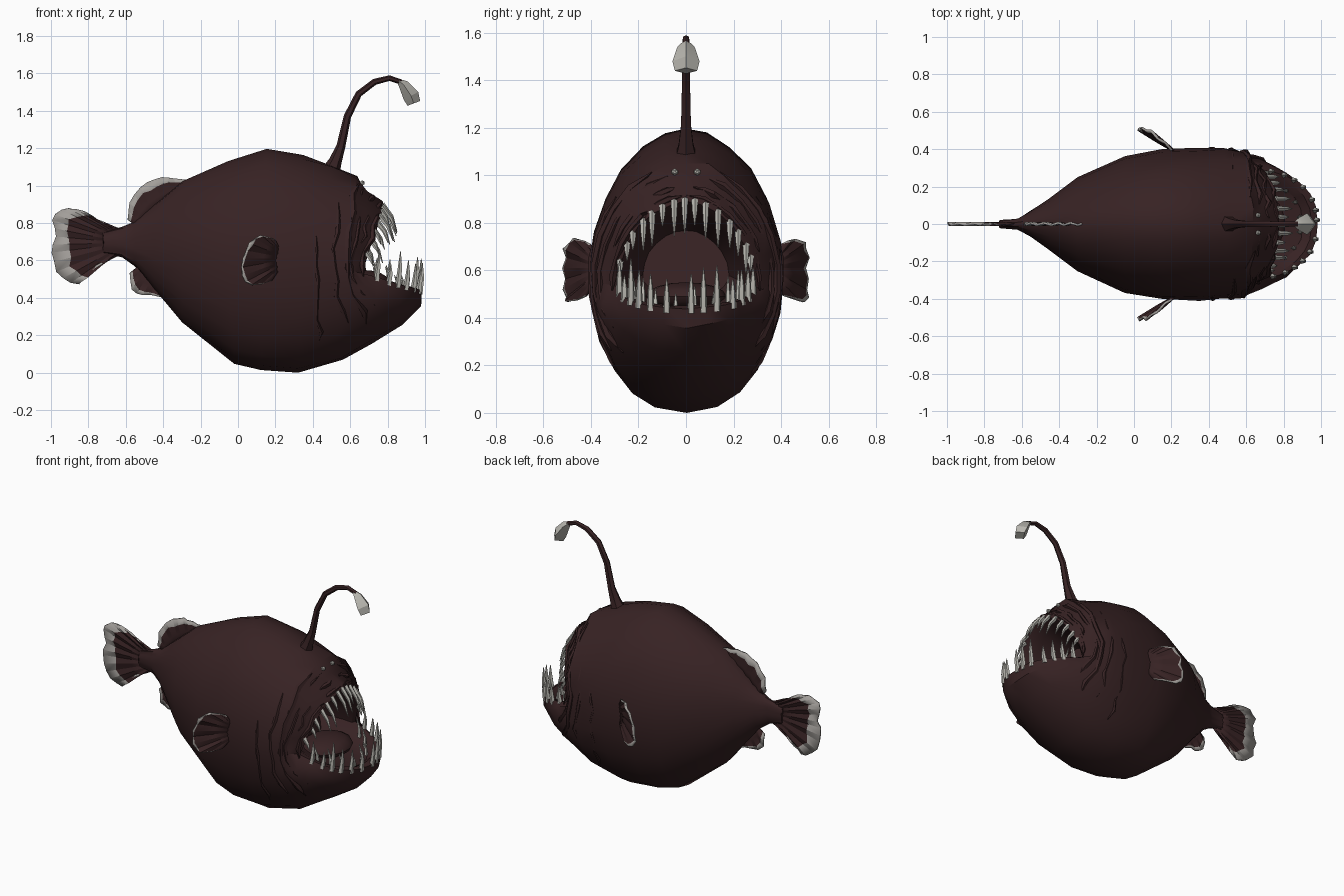
import bpy, bmesh, math, random
from mathutils import Vector

if "Cube" in bpy.data.objects:
    bpy.data.objects.remove(bpy.data.objects["Cube"])

random.seed(4)


def material(name, rgb):
    m = bpy.data.materials.new(name)
    m.diffuse_color = (*rgb, 1)
    m.use_nodes = True
    m.node_tree.nodes["Principled BSDF"].inputs["Base Color"].default_value = m.diffuse_color
    return m


SKIN = material("dark_brown_skin", (0.038, 0.016, 0.017))
PALE = material("pale_bone", (0.48, 0.47, 0.43))
MARGIN = material("grey_fin_margin", (0.36, 0.34, 0.32))


def finish(name, bm, angle=35, mats=(SKIN, PALE)):
    bmesh.ops.recalc_face_normals(bm, faces=bm.faces)
    me = bpy.data.meshes.new(name)
    bm.to_mesh(me)
    bm.free()
    for m in mats:
        me.materials.append(m)
    ob = bpy.data.objects.new(name, me)
    bpy.context.collection.objects.link(ob)
    bpy.ops.object.select_all(action='DESELECT')
    bpy.context.view_layer.objects.active = ob
    ob.select_set(True)
    bpy.ops.object.shade_smooth_by_angle(angle=math.radians(angle))
    return ob


def bridge(bm, a, b, mat=0, closed=True):
    n = len(a)
    for i in range(n if closed else n - 1):
        j = (i + 1) % n
        bm.faces.new((a[i], a[j], b[j], b[i])).material_index = mat


def ring_point(ring, a):
    """Point on a bent egg: top (x,z), side (x,z,half width), bottom (x,z)."""
    xt, zt, xm, zm, w, xb, zb = ring
    c, s = math.cos(a), math.sin(a)
    xe, ze = (xt, zt) if c > 0 else (xb, zb)
    y = w * math.copysign(abs(s) ** (1.12 if c > 0 else .86), s)
    return Vector((xm + (xe - xm) * abs(c), y, zm + (ze - zm) * abs(c)))


def tube(bm, pts, radii, sides=6, wide=1):
    pts = [Vector(p) for p in pts]
    prev = None
    for i, p in enumerate(pts):
        d = (pts[min(i + 1, len(pts) - 1)] - pts[max(i - 1, 0)]).normalized()
        u = d.cross(Vector((0, 1, 0)) if abs(d.y) < 0.8 else Vector((0, 0, 1))).normalized()
        v = d.cross(u) * wide
        ring = [bm.verts.new(p + radii[i] * (u * math.cos(t) + v * math.sin(t)))
                for t in (2 * math.pi * k / sides for k in range(sides))]
        if prev:
            bridge(bm, prev, ring)
        else:
            bm.faces.new(ring)
        prev = ring
    bm.faces.new(prev)


# Body: rings from the tail to the lips, then folded back into the throat
RINGS = [
    (-.72, .75, -.72, .70, .02, -.72, .64), (-.62, .78, -.62, .70, .03, -.62, .62),
    (-.55, .81, -.55, .69, .07, -.55, .57), (-.45, .89, -.45, .67, .14, -.45, .45),
    (-.30, 1.02, -.30, .65, .25, -.30, .27), (-.05, 1.13, -.05, .62, .365, -.02, .05),
    (.15, 1.20, .15, .61, .40, .12, .016), (.35, 1.16, .35, .60, .41, .32, .003),
    (.50, 1.11, .48, .58, .405, .56, .06), (.64, 1.06, .57, .56, .39, .72, .16),
    (.69, .98, .62, .54, .35, .87, .26), (.765, .915, .65, .53, .315, .97, .36),
    (.78, .89, .66, .53, .29, .985, .44), (.74, .86, .645, .53, .27, .95, .45),
    (.68, .84, .60, .54, .25, .90, .42), (.50, .77, .45, .58, .18, .55, .48)]
LIP = RINGS[12]
bm = bmesh.new()
SEG = 24
loops = []
for k, r in enumerate(RINGS):
    amt = 0.011 if 8 <= k <= 11 else 0.004
    loops.append([bm.verts.new(ring_point(r, 2 * math.pi * i / SEG)
                  + Vector([random.uniform(-amt, amt) for _ in range(3)])) for i in range(SEG)])
for a, b in zip(loops, loops[1:]):
    bridge(bm, a, b)
bm.faces.new(loops[0])
bm.faces.new(loops[-1])
for v in bm.verts:
    v.co.z = max(v.co.z, 0)
finish("body", bm, 30)

# Skin folds: brow, cheek folds and gill wrinkles on each side
bm = bmesh.new()
for s in (-1, 1):
    for k, t, a0, a1, rad in ((11, .0, 5, 95, .014), (10, .4, 8, 70, .014),
                              (9, .6, 15, 125, .015), (9, .0, 25, 140, .017),
                              (8, .3, 50, 130, .013), (7, .5, 75, 140, .010)):
        pts = []
        for i in range(9):
            a = math.radians(a0 + (a1 - a0) * i / 8) * s
            p = ring_point(RINGS[k], a).lerp(ring_point(RINGS[k + 1], a), t)
            pts.append(p + Vector((random.uniform(-.02, .02), -.004 * s, 0)))
        tube(bm, pts, [.003] + [rad * random.uniform(.6, 1.2) for _ in range(7)] + [.003], 5)
finish("skin_folds", bm, 50)

# Tongue on the mouth floor
bm = bmesh.new()
bmesh.ops.create_uvsphere(bm, u_segments=14, v_segments=8, radius=1)
for v in bm.verts:
    v.co = Vector((.66 + v.co.x * .15, v.co.y * .17, .49 + v.co.z * .06))
finish("tongue", bm)


# Teeth: uneven bent spikes standing on the lips
def tooth(bm, base, mid, tip, r):
    tube(bm, (base, mid, tip), (r, r * .75, .002), 5)


bm = bmesh.new()
for i in range(13):                                     # lower row
    a = math.radians(106 + 148 * i / 12 + random.uniform(-3, 3))
    p = ring_point(LIP, a) + Vector((-.012, 0, -.02))
    h = random.uniform(.11, .20) * (.6 + .4 * abs(math.cos(a))) + (.03 if i % 2 == 0 else 0)
    tooth(bm, p, p + Vector((.012, 0, h * .55)), p + Vector((.014, 0, h)), .017)
for i in range(8):                                      # inner lower row
    a = math.radians(118 + 124 * i / 7 + random.uniform(-4, 4))
    p = ring_point(RINGS[14], a) + Vector((-.01, 0, -.01))
    h = random.uniform(.08, .16)
    tooth(bm, p, p + Vector((0, 0, h * .5)), p + Vector((-.02, 0, h)), .013)
for i in range(15):                                     # upper row
    a = math.radians(-72 + 144 * i / 14 + random.uniform(-2, 2))
    p = ring_point(LIP, a) + Vector((-.01, 0, .01))
    h = random.uniform(.08, .17) * (.5 + .5 * math.cos(a))
    tooth(bm, p, p + Vector((h * .35, 0, -h * .45)), p + Vector((h * .55, 0, -h)), .015)
finish("teeth", bm, mats=(PALE,))


# Fins: pleated fans from a root line to a ragged grey rim
def resample(pts, n):
    pts = [Vector(p) for p in pts]
    out = []
    for i in range(n):
        f = i / (n - 1) * (len(pts) - 1)
        k = min(int(f), len(pts) - 2)
        out.append(pts[k].lerp(pts[k + 1], f - k))
    return out


def fan(name, root, rim, n, edge, ripple=.006):
    bm = bmesh.new()
    a, b = resample(root, n), resample(rim, n)
    prev = None
    for t in (0, edge * .5, edge, 1):
        row = []
        for i in range(n):
            p = a[i].lerp(b[i], t + (random.uniform(-.06, .0) if t == 1 else
                                     random.uniform(-.05, .05) if t == edge else 0))
            p.y += ripple * (1 if i % 2 else -1) * min(1, t * 2)
            row.append(bm.verts.new(p))
        if prev:
            bridge(bm, prev, row, 1 if t == 1 else 0, closed=False)
        prev = row
    ob = finish(name, bm, 25, (SKIN, MARGIN))
    mod = ob.modifiers.new("thickness", 'SOLIDIFY')
    mod.thickness, mod.offset = .012, 0


def flat(*xz):
    return [(x, 0, z) for x, z in xz]


fan("tail_fin", flat((-.64, .77), (-.67, .70), (-.64, .63)),
    flat((-.74, .81), (-.84, .87), (-.93, .885), (-1.005, .83), (-.99, .73), (-1.005, .63),
         (-.97, .51), (-.87, .455), (-.76, .57)), 19, .74)
fan("dorsal_fin", flat((-.54, .78), (-.42, .88), (-.27, 1.0)),
    flat((-.59, .82), (-.58, .92), (-.51, 1.01), (-.42, 1.05), (-.35, 1.04), (-.26, 1.03)), 12, .72)
fan("anal_fin", flat((-.52, .58), (-.47, .52), (-.40, .42)),
    flat((-.58, .53), (-.575, .45), (-.53, .41), (-.46, .415), (-.40, .40)), 8, .75)
for s, side in ((-1, "right"), (1, "left")):
    outline = ((.20, .71), (.13, .74), (.07, .715), (.035, .65), (.015, .57),
               (.02, .49), (.08, .46), (.18, .49))
    fan(side + "_pectoral_fin", [(.22, .385 * s, .67), (.22, .385 * s, .55)],
        [(x, s * (.40 + min((.2 - x) * .85, .112)), z) for x, z in outline], 13, .91)

# Lure stalk and its pale flared tip
bm = bmesh.new()
tube(bm, flat((.49, 1.06), (.52, 1.13), (.55, 1.21), (.585, 1.37), (.645, 1.49),
              (.73, 1.555), (.81, 1.575), (.87, 1.555), (.92, 1.51)),
     [.055, .035, .024, .02, .018, .017, .015, .014, .012], 6)
finish("lure_stalk", bm)
bm = bmesh.new()
tube(bm, flat((.86, 1.56), (.885, 1.54), (.925, 1.48), (.94, 1.44)),
     [.012, .028, .044, .036], 4, 1.3)
finish("lure_tip", bm, 25, (PALE,))

# Tiny pale eyes on the brow
for s, side in ((-1, "right"), (1, "left")):
    bm = bmesh.new()
    bmesh.ops.create_icosphere(bm, subdivisions=1, radius=.015)
    c = ring_point(RINGS[10], .16 * s).lerp(ring_point(RINGS[9], .16 * s), .5)
    for v in bm.verts:
        v.co = c + v.co
    finish(side + "_eye", bm, 30, (PALE,))
